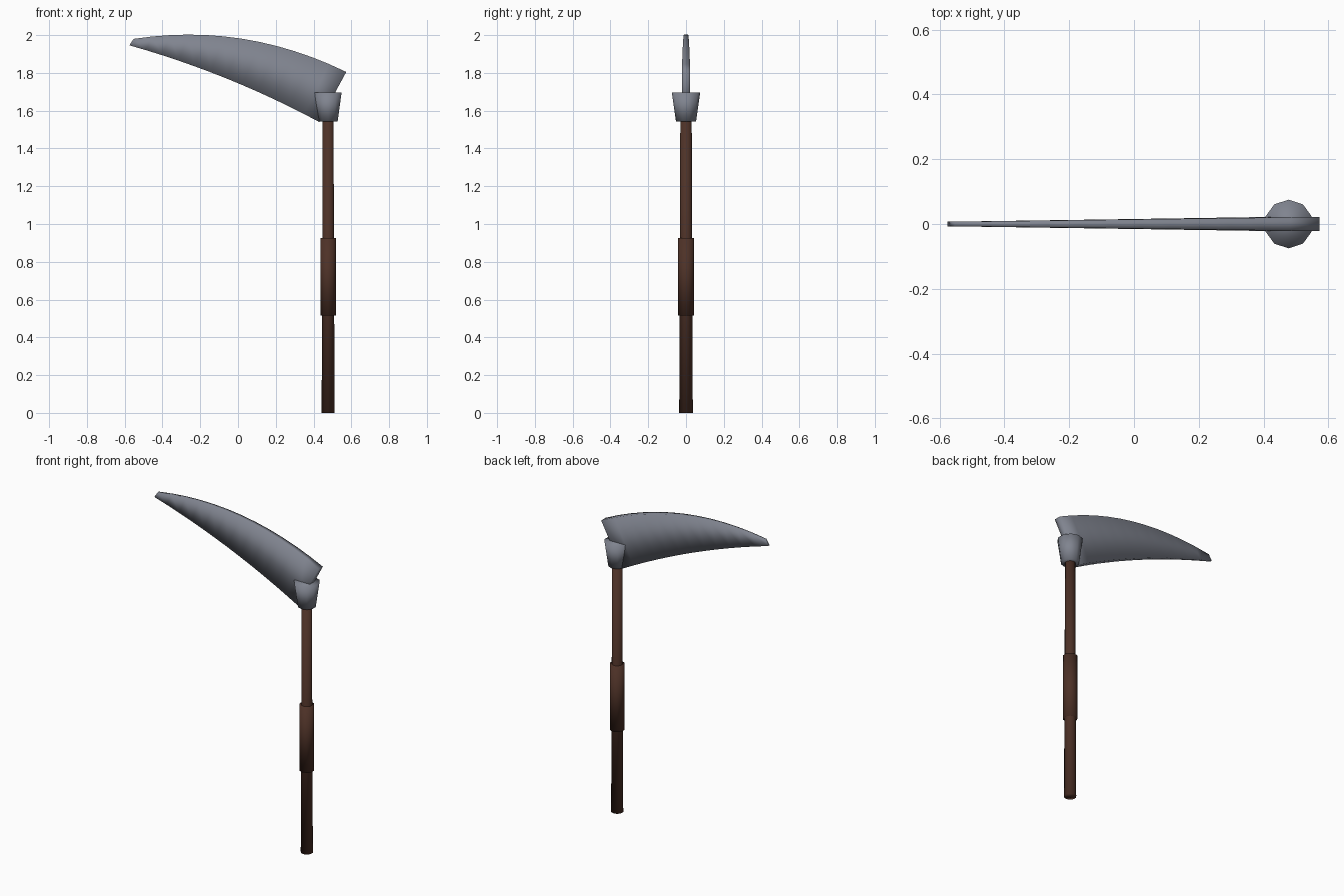
import bpy, bmesh

if "Cube" in bpy.data.objects:
    bpy.data.objects.remove(bpy.data.objects["Cube"])

def material(name, rgb):
    m = bpy.data.materials.new(name)
    m.diffuse_color = (*rgb, 1)
    m.use_nodes = True
    m.node_tree.nodes["Principled BSDF"].inputs["Base Color"].default_value = m.diffuse_color
    return m

WOOD = material("dark_wood", (0.075, 0.031, 0.020))
STEEL = material("grey_steel", (0.215, 0.23, 0.275))
POLE_X = 0.477

def tapered_post(name, r_bottom, r_top, z0, z1, mat):
    """Ten-sided smooth tapered cylinder on the pole axis."""
    bpy.ops.mesh.primitive_cone_add(vertices=10, radius1=r_bottom, radius2=r_top,
                                    depth=z1 - z0, location=(POLE_X, 0, (z0 + z1) / 2))
    ob = bpy.context.object
    ob.name = name
    ob.data.materials.append(mat)
    bpy.ops.object.shade_smooth()
    return ob

# Pole, hand grip and blade socket
tapered_post("shaft", 0.036, 0.030, 0.0, 1.60, WOOD)
tapered_post("grip", 0.043, 0.043, 0.515, 0.925, WOOD)
tapered_post("socket", 0.053, 0.075, 1.542, 1.695, STEEL)

# Blade: rectangular section swept between a back curve and a cutting curve
def bezier(p, t):
    """Quadratic curve through start, middle (t=0.5) and end points."""
    a, m, b = p
    return [a[i] * (1 - t) * (1 - 2 * t) + m[i] * 4 * t * (1 - t) + b[i] * t * (2 * t - 1)
            for i in range(2)]

BACK = [(0.573, 1.805), (0.02, 1.981), (-0.553, 1.980)]
EDGE = [(0.430, 1.540), (-0.06, 1.770), (-0.575, 1.946)]
STEPS = 12

bm = bmesh.new()
rings = []
for k in range(STEPS + 1):
    t = k / STEPS
    half = 0.022 + (0.007 - 0.022) * t
    (bx, bz), (ex, ez) = bezier(BACK, t), bezier(EDGE, t)
    rings.append([bm.verts.new(co) for co in
                  ((bx, -half, bz), (bx, half, bz), (ex, half, ez), (ex, -half, ez))])
for a, b in zip(rings, rings[1:]):
    for i in range(4):
        j = (i + 1) % 4
        bm.faces.new((a[i], a[j], b[j], b[i]))
bm.faces.new(rings[0])
bm.faces.new(rings[-1])
bmesh.ops.recalc_face_normals(bm, faces=bm.faces)
for f in bm.faces:
    f.smooth = True
mesh = bpy.data.meshes.new("blade")
bm.to_mesh(mesh)
bm.free()
mesh.materials.append(STEEL)
bpy.context.collection.objects.link(bpy.data.objects.new("blade", mesh))
